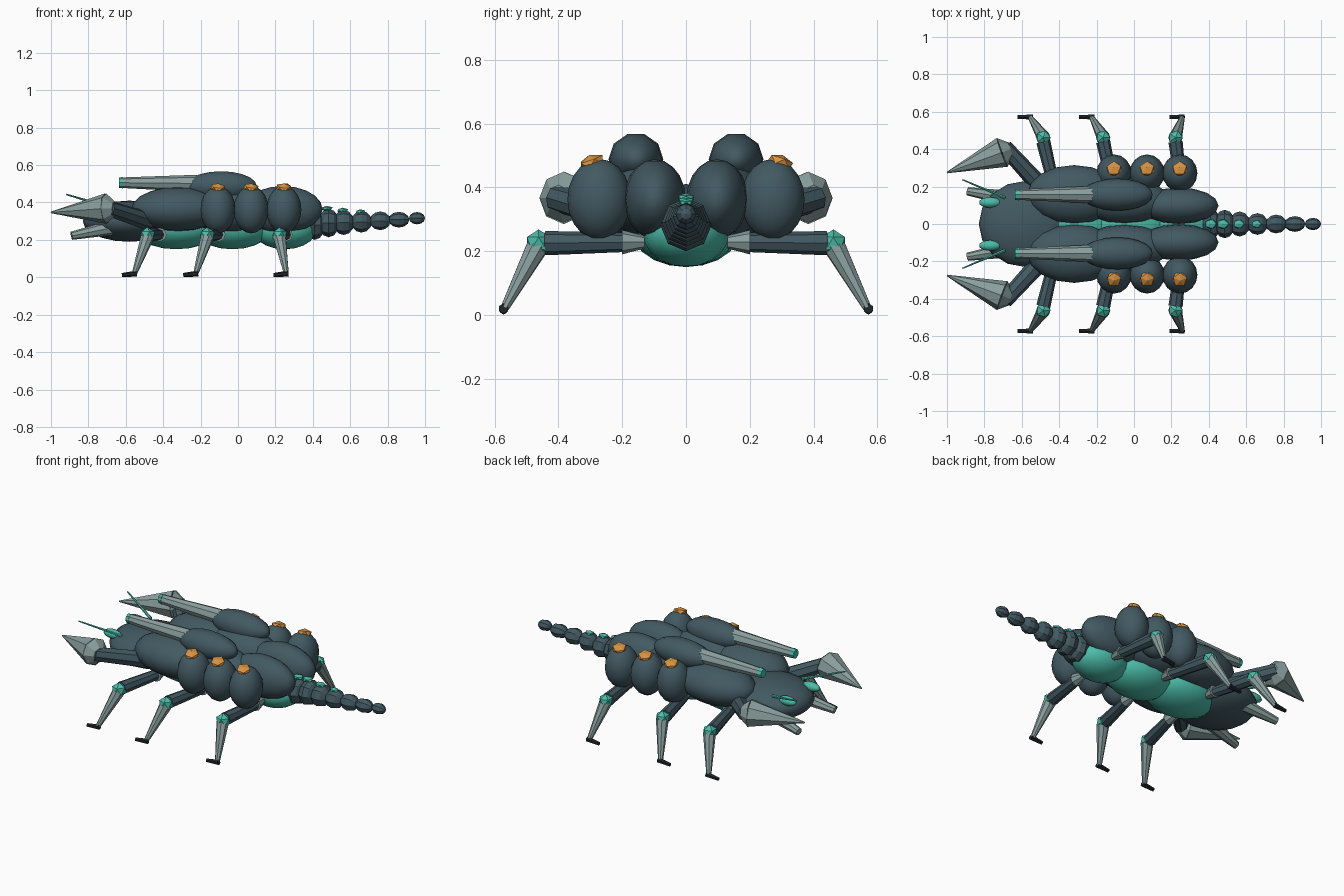
import bpy, math
from mathutils import Vector


def material(name, rgb):
    m = bpy.data.materials.new(name)
    m.diffuse_color = (*rgb, 1)
    return m


SLATE = material("slate", (0.055, 0.1, 0.122))
TEAL = material("teal", (0.07, 0.51, 0.40))
GREY = material("pale grey", (0.25, 0.345, 0.34))
ORANGE = material("orange", (0.68, 0.29, 0.055))
BLACK = material("black", (0.014, 0.018, 0.021))


def finish(name, mat, smooth=False):
    ob = bpy.context.object
    ob.name = name
    ob.data.materials.append(mat)
    if smooth:
        bpy.ops.object.shade_smooth_by_angle(angle=math.radians(40))
    return ob


def ellipsoid(name, loc, size, mat, seg=16, rings=10, rot=(0, 0, 0), smooth=True):
    bpy.ops.mesh.primitive_uv_sphere_add(segments=seg, ring_count=rings, radius=1,
                                         location=loc, rotation=rot)
    bpy.context.object.scale = size
    return finish(name, mat, smooth)


def gem(name, loc, size, mat, rot=(0, 0, 0), sub=1):
    bpy.ops.mesh.primitive_ico_sphere_add(subdivisions=sub, radius=1,
                                          location=loc, rotation=rot)
    bpy.context.object.scale = size
    return finish(name, mat)


def limb(name, a, b, r1, r2, mat, sides=8):
    a, b = Vector(a), Vector(b)
    bpy.ops.mesh.primitive_cone_add(vertices=sides, radius1=r1, radius2=r2,
                                    depth=(b - a).length, location=(a + b) / 2)
    bpy.context.object.rotation_euler = (b - a).to_track_quat('Z', 'Y').to_euler()
    return finish(name, mat)


# Head
ellipsoid("head", (-0.58, 0, 0.30), (0.25, 0.23, 0.11), SLATE)

# Soft underbelly in three segments
for x, z, size in ((-0.33, 0.265, (0.23, 0.17, 0.115)),
                   (-0.03, 0.265, (0.21, 0.16, 0.115)),
                   (0.25, 0.255, (0.17, 0.135, 0.105))):
    ellipsoid("belly_segment", (x, 0, z), size, TEAL)

# Tapering tail of faceted beads
tail = ((0.41, 0.28, 0.08), (0.485, 0.29, 0.076), (0.565, 0.293, 0.067),
        (0.66, 0.297, 0.058), (0.76, 0.302, 0.05), (0.86, 0.308, 0.042),
        (0.957, 0.316, 0.033))
for i, (x, z, r) in enumerate(tail):
    ellipsoid("tail_bead", (x, 0, z), (r, r, 0.056 if i < 6 else 0.043), SLATE,
              seg=8, rings=6, rot=(0, math.pi / 2, 0), smooth=False)
for x, z, r in ((0.41, 0.365, 0.034), (0.475, 0.368, 0.034),
                (0.56, 0.358, 0.032), (0.655, 0.35, 0.028)):
    gem("tail_stud", (x, 0, z), (r, r * 0.8, 0.014), TEAL)

for s in (-1, 1):
    # Back shells
    ellipsoid("front_shell", (-0.32, s * 0.158, 0.365), (0.25, 0.157, 0.118), SLATE)
    ellipsoid("middle_shell", (-0.05, s * 0.125, 0.365), (0.24, 0.122, 0.122), SLATE)
    ellipsoid("rear_shell", (0.24, s * 0.098, 0.363), (0.212, 0.097, 0.125), SLATE)

    # Side pods with glowing caps
    for x in (-0.107, 0.07, 0.245):
        ellipsoid("side_pod", (x, s * 0.272, 0.362), (0.094, 0.1, 0.127), SLATE)
        gem("pod_cap", (x, s * 0.295, 0.478), (0.044, 0.044, 0.025), ORANGE,
            rot=(-s * 0.35, 0, 0.3))

    # Back cannons
    ellipsoid("cannon_body", (-0.09, s * 0.157, 0.488), (0.083, 0.086, 0.19), SLATE,
              seg=10, rings=10, rot=(0, math.pi / 2, 0))
    limb("cannon_barrel", (-0.22, s * 0.157, 0.502), (-0.625, s * 0.157, 0.506),
         0.046, 0.028, GREY)
    limb("cannon_muzzle", (-0.615, s * 0.157, 0.506), (-0.637, s * 0.157, 0.506),
         0.031, 0.027, TEAL)

    # Eyes, feelers and jaws
    ellipsoid("eye", (-0.77, s * 0.115, 0.358), (0.06, 0.029, 0.027), TEAL, seg=10, rings=6)
    limb("feeler", (-0.69, s * 0.14, 0.375), (-0.917, s * 0.237, 0.443), 0.009, 0.004, TEAL, 6)
    limb("jaw", (-0.68, s * 0.14, 0.265), (-0.89, s * 0.175, 0.222), 0.04, 0.022, GREY)

    # Claw arms ending in long spikes
    limb("claw_arm", (-0.48, s * 0.18, 0.30), (-0.69, s * 0.41, 0.368), 0.05, 0.042, SLATE)
    limb("claw_spike", (-0.705, s * 0.383, 0.367), (-1.0, s * 0.275, 0.347), 0.082, 0.004, GREY)
    limb("claw_socket", (-0.66, s * 0.40, 0.367), (-0.705, s * 0.383, 0.367), 0.04, 0.082, GREY)

    # Legs: hip, thigh, knee, shin and foot
    for hip, knee, ankle in ((-0.42, -0.485, -0.553), (-0.105, -0.165, -0.225),
                             (0.255, 0.222, 0.258)):
        limb("hip", (hip, s * 0.13, 0.228), (hip, s * 0.2, 0.228), 0.02, 0.038, GREY)
        limb("thigh", (hip, s * 0.17, 0.228), (knee, s * 0.44, 0.225), 0.03, 0.038, SLATE)
        gem("knee", (knee, s * 0.462, 0.225), (0.043, 0.043, 0.043), TEAL)
        limb("shin", (knee, s * 0.465, 0.215), (ankle, s * 0.568, 0.022), 0.036, 0.014, GREY)
        limb("foot", (ankle + 0.012, s * 0.572, 0.02), (ankle - 0.068, s * 0.572, 0.012),
             0.016, 0.011, BLACK, 6)
